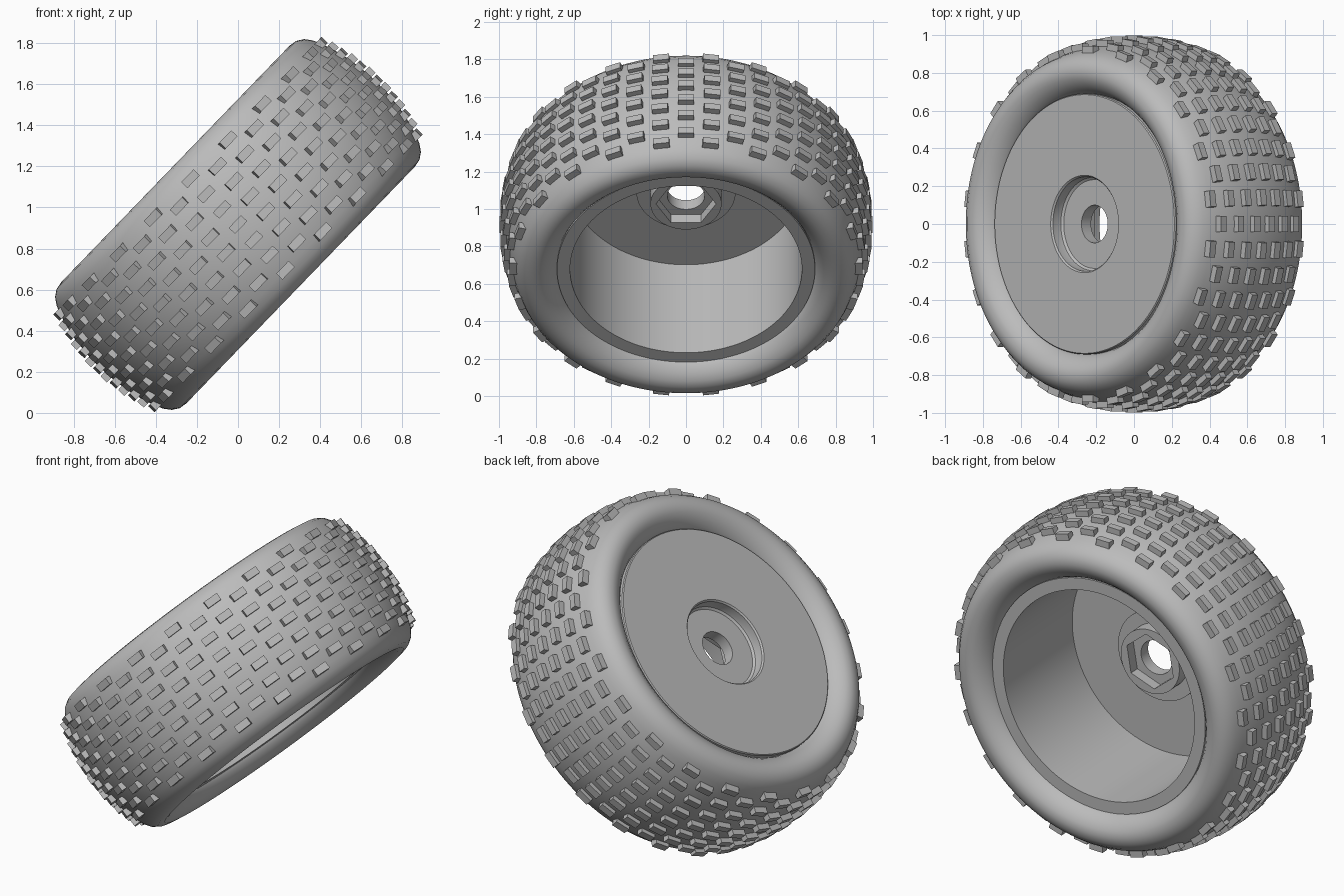
import bpy, bmesh
from math import cos, sin, tau, radians
from mathutils import Matrix

cube = bpy.data.objects.get("Cube")
if cube:
    bpy.data.objects.remove(cube, do_unlink=True)

grey = bpy.data.materials.new("plain_grey")
grey.use_nodes = True
COLOUR = (0.5, 0.5, 0.5, 1)
grey.diffuse_color = COLOUR
grey.node_tree.nodes["Principled BSDF"].inputs["Base Color"].default_value = COLOUR

# The whole wheel leans about y; its axle is local z
TILT = Matrix.Translation((0, 0, 0.917)) @ Matrix.Rotation(radians(-46), 4, "Y")


def finish(name, bm, smooth):
    bmesh.ops.recalc_face_normals(bm, faces=bm.faces)
    mesh = bpy.data.meshes.new(name)
    bm.to_mesh(mesh)
    bm.free()
    mesh.materials.append(grey)
    ob = bpy.data.objects.new(name, mesh)
    bpy.context.collection.objects.link(ob)
    ob.matrix_world = TILT
    if smooth:
        bpy.ops.object.select_all(action="DESELECT")
        ob.select_set(True)
        bpy.context.view_layer.objects.active = ob
        bpy.ops.object.shade_smooth_by_angle(angle=radians(32))
    return ob


def hex_factor(angle):
    """Radius multiplier that turns a circle into a hexagon around it."""
    return 1 / cos((angle + tau / 12) % (tau / 6) - tau / 12)


def lathe(name, profile, steps, hex_points=()):
    """Spin a closed (radius, height) loop; chosen points follow a hexagon."""
    bm = bmesh.new()
    rings = []
    for i in range(steps):
        a = tau * i / steps
        ring = []
        for k, (r, h) in enumerate(profile):
            if k in hex_points:
                r *= hex_factor(a)
            ring.append(bm.verts.new((r * cos(a), r * sin(a), h)))
        rings.append(ring)
    n = len(profile)
    for i in range(steps):
        p, q = rings[i], rings[(i + 1) % steps]
        for k in range(n):
            m = (k + 1) % n
            bm.faces.new((p[k], q[k], q[m], p[m]))
    return finish(name, bm, True)


# Tyre carcass: half section mirrored across the middle
half = [(0.968, 0), (0.965, 0.08), (0.955, 0.17), (0.937, 0.25), (0.915, 0.32),
        (0.898, 0.36), (0.873, 0.395), (0.84, 0.417), (0.80, 0.424),
        (0.765, 0.415), (0.73, 0.392), (0.705, 0.362), (0.688, 0.33)]
lathe("tyre", half + [(r, -h) for r, h in reversed(half[1:])], 128)

# Dish rim: hub recess, outer disc, barrel, inner boss and hexagonal socket
rim = [(0.10, 0.29), (0.235, 0.29), (0.247, 0.30), (0.25, 0.315),
       (0.25, 0.355), (0.258, 0.364), (0.685, 0.364), (0.69, 0.358),
       (0.69, -0.345), (0.62, -0.345), (0.62, 0.332), (0.265, 0.332),
       (0.265, 0.245), (0.19, 0.245), (0.19, 0.158),
       (0.139, 0.158), (0.139, 0.22), (0.10, 0.22)]
lathe("rim", rim, 120, hex_points=(15, 16))

# Tread blocks: staggered columns of seven and six around the crown
COLUMNS, PITCH = 44, 0.107
bm = bmesh.new()
for c in range(COLUMNS):
    count = 7 if c % 2 else 6
    turn = Matrix.Rotation(tau * c / COLUMNS, 4, "Z")
    for k in range(count):
        h = (k - (count - 1) / 2) * PITCH
        top = 0.998 - 0.53 * h * h
        place = Matrix.Translation((top - 0.05, 0, h))
        size = Matrix.Diagonal((0.1, 0.086, 0.042, 1))
        bmesh.ops.create_cube(bm, size=1, matrix=turn @ place @ size)
finish("tread_blocks", bm, False)
